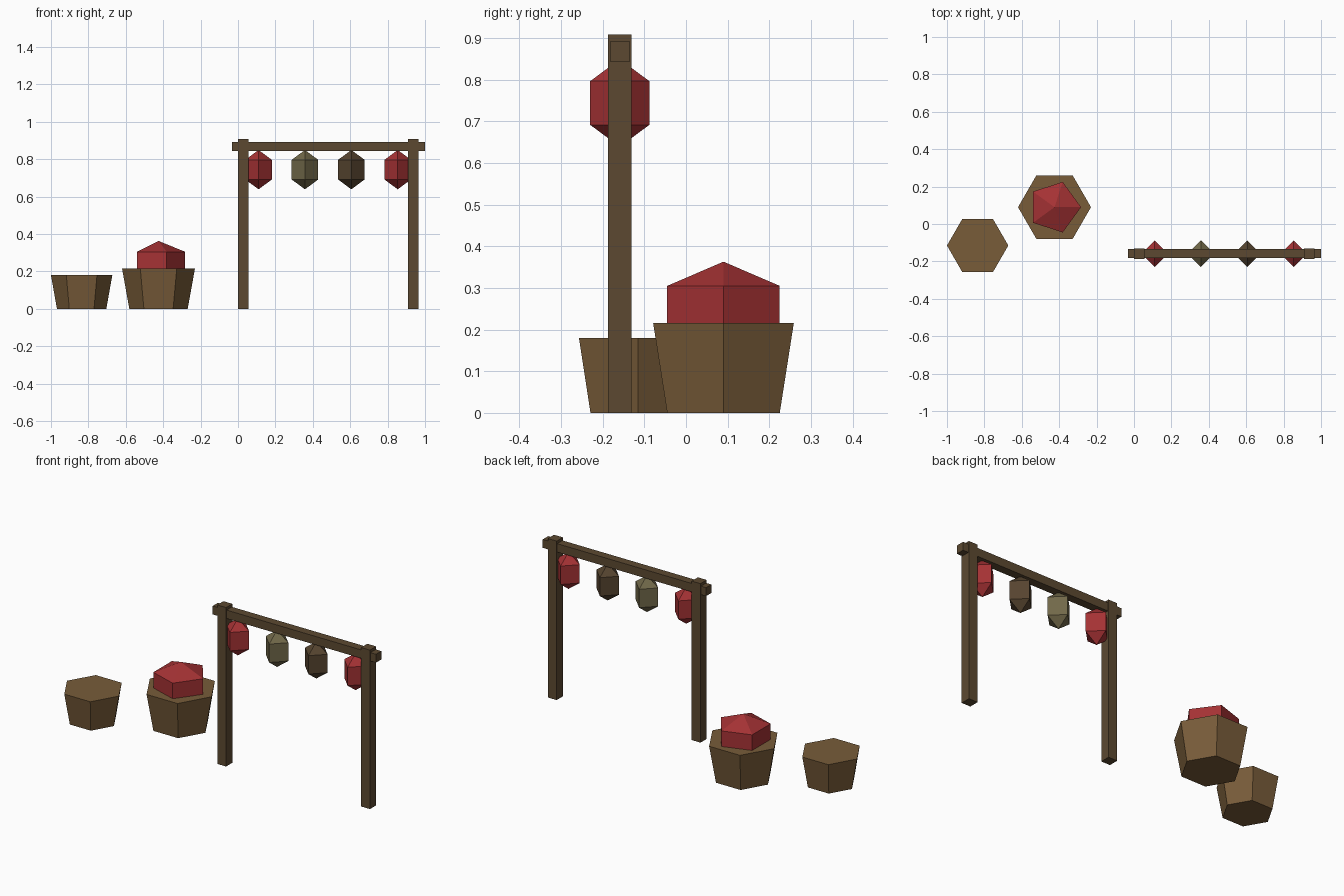
import bpy, bmesh, math
from mathutils import Vector

if "Cube" in bpy.data.objects:
    bpy.data.objects.remove(bpy.data.objects["Cube"])


def material(name, rgb):
    # sRGB 0-255 to linear
    m = bpy.data.materials.new(name)
    lin = [((c / 255 + 0.055) / 1.055) ** 2.4 for c in rgb]
    m.diffuse_color = (*lin, 1)
    m.use_nodes = True
    m.node_tree.nodes["Principled BSDF"].inputs["Base Color"].default_value = m.diffuse_color
    return m


WICKER = material("wicker brown", (120, 92, 57))
WOOD = material("dark wood", (92, 73, 49))
RED = material("red", (165, 50, 52))
OLIVE = material("olive", (113, 104, 73))
BROWN = material("dark brown", (86, 68, 47))


def finish(name, bm, mat, loc):
    bmesh.ops.recalc_face_normals(bm, faces=bm.faces)
    me = bpy.data.meshes.new(name)
    bm.to_mesh(me)
    bm.free()
    me.materials.append(mat)
    ob = bpy.data.objects.new(name, me)
    ob.location = loc
    bpy.context.collection.objects.link(ob)
    return ob


def lathe(name, sides, profile, mat, loc):
    # Low-poly turned shape; first corner on +x, zero radius makes a point
    bm = bmesh.new()
    rings = []
    for r, z in profile:
        n = sides if r > 0 else 1
        rings.append([bm.verts.new((r * math.cos(math.tau * i / sides),
                                    r * math.sin(math.tau * i / sides), z))
                      for i in range(n)])
    for a, b in zip(rings, rings[1:]):
        for i in range(sides):
            j = (i + 1) % sides
            quad = [a[i % len(a)], a[j % len(a)], b[j % len(b)], b[i % len(b)]]
            bm.faces.new(list(dict.fromkeys(quad)))
    for ring in (rings[0], rings[-1]):
        if len(ring) > 1:
            bm.faces.new(ring)
    return finish(name, bm, mat, loc)


def box(name, size, mat, loc):
    bm = bmesh.new()
    bmesh.ops.create_cube(bm, size=1)
    bmesh.ops.scale(bm, vec=Vector(size), verts=bm.verts)
    return finish(name, bm, mat, loc)


def gem(r, h):
    # Pointed top and bottom with upright sides
    return [(0, -h), (r, -h / 2), (r, h / 2), (0, h)]


# Baskets and the heap in the larger one
lathe("small_basket", 6, [(0.132, 0), (0.164, 0.18)], WICKER, (-0.836, -0.115, 0))
lathe("large_basket", 6, [(0.156, 0), (0.195, 0.216)], WICKER, (-0.425, 0.09, 0))
lathe("basket_heap", 5, gem(0.142, 0.116), RED, (-0.425, 0.09, 0.247))

# Rack
Y = -0.159
for side, x in (("left", 0.028), ("right", 0.937)):
    box(side + "_post", (0.056, 0.056, 0.908), WOOD, (x, Y, 0.454))
box("cross_beam", (1.032, 0.048, 0.048), WOOD, (0.484, Y, 0.868))

# Hanging bundles
for i, mat in enumerate((RED, OLIVE, BROWN, RED)):
    lathe("hanging_bundle_%d" % (i + 1), 4, gem(0.071, 0.105), mat,
          (0.11 + 0.248 * i, Y, 0.744))
